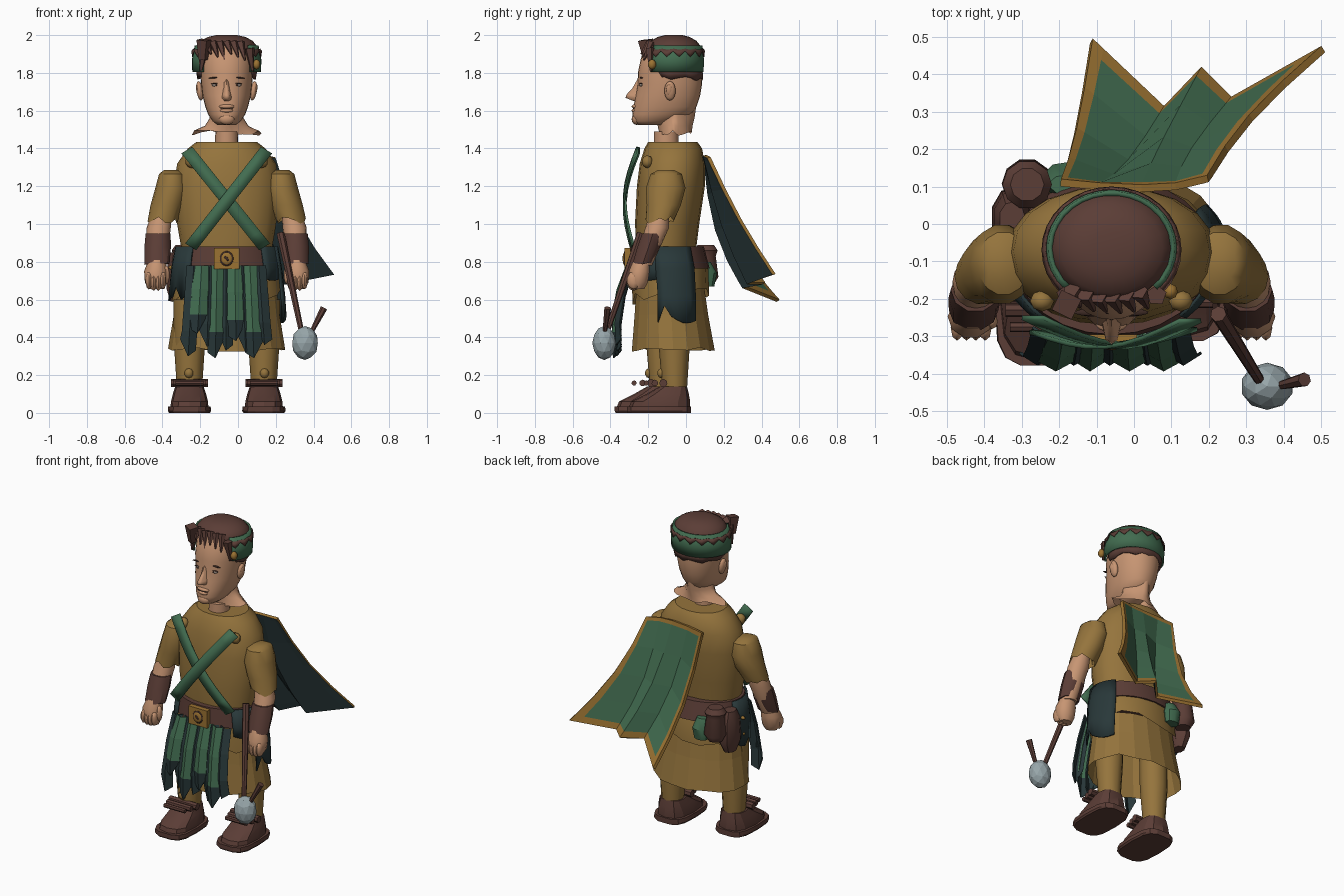
import bpy, bmesh, math, random
from mathutils import Vector, Matrix

random.seed(4)
CX = -0.06          # body centre line

old = bpy.data.objects.get("Cube")
if old:
    bpy.data.objects.remove(old, do_unlink=True)


def material(name, r, g, b):
    m = bpy.data.materials.new(name)
    m.use_nodes = True
    m.diffuse_color = (r, g, b, 1)
    m.node_tree.nodes["Principled BSDF"].inputs["Base Color"].default_value = (r, g, b, 1)
    return m


SKIN = material("skin", .57, .30, .17)
TUNIC = material("mustard_cloth", .30, .175, .046)
TRIM = material("gold_trim", .33, .17, .032)
BROWN = material("brown_leather", .105, .047, .037)
GREEN = material("green_cloth", .054, .15, .08)
DARK = material("dark_cloth", .022, .04, .042)
STONE = material("grey_stone", .31, .38, .40)
LINE = material("dark_line", .045, .022, .017)
EYE = material("eye_grey", .30, .25, .21)


def finish(name, bm, mats, angle=38):
    bmesh.ops.recalc_face_normals(bm, faces=bm.faces)
    me = bpy.data.meshes.new(name)
    bm.to_mesh(me)
    bm.free()
    ob = bpy.data.objects.new(name, me)
    bpy.context.scene.collection.objects.link(ob)
    for m in mats if isinstance(mats, list) else [mats]:
        me.materials.append(m)
    if angle:
        me.shade_smooth()
        me.set_sharp_from_angle(angle=math.radians(angle))
    return ob


def grid(name, rows, mats, closed=False, caps=(), thick=0, angle=38, paint=None):
    """Skin rows of points; closed rows make a tube, caps lists the rows to fill."""
    bm = bmesh.new()
    vs = [[bm.verts.new(p) for p in r] for r in rows]
    n = len(rows[0])
    for i in range(len(rows) - 1):
        for j in range(n if closed else n - 1):
            k = (j + 1) % n
            f = bm.faces.new((vs[i][j], vs[i][k], vs[i + 1][k], vs[i + 1][j]))
            if paint:
                f.material_index = paint(i, j)
    for c in caps:
        bm.faces.new(vs[c])
    ob = finish(name, bm, mats, angle)
    if thick:
        s = ob.modifiers.new("thickness", "SOLIDIFY")
        s.thickness = thick
        s.offset = 0
    return ob


def loft(name, rings, mat, cx=CX, n=16, arc=None, e=1, jag=0, grow=0, caps=(0, -1), **kw):
    """Rings are (z, front y, back y, half width[, x shift]); jag tears the last ring."""
    a0, a1 = [math.radians(a) for a in arc or (0, 360)]
    rows = []
    for i, (z, yf, yb, hw, *dx) in enumerate(rings):
        row = []
        for j in range(n):
            a = a0 + (a1 - a0) * j / (n - 1 if arc else n)
            c, s = math.cos(a), math.sin(a)
            x = math.copysign(abs(c) ** e, c) * (hw + grow)
            y = math.copysign(abs(s) ** e, s) * ((yb - yf) / 2 + grow)
            dz = jag * random.uniform(-1, 1) if i == len(rings) - 1 else 0
            row.append((cx + (dx[0] if dx else 0) + x, (yf + yb) / 2 + y, z + dz))
        rows.append(row)
    return grid(name, rows, mat, closed=not arc, caps=() if arc else caps, **kw)


def blob(name, loc, size, mat, seg=10, rot=0, ico=False, angle=50):
    bm = bmesh.new()
    if ico:
        bmesh.ops.create_icosphere(bm, subdivisions=2, radius=1)
    else:
        bmesh.ops.create_uvsphere(bm, u_segments=seg, v_segments=seg // 2 + 1, radius=1)
    bm.transform(Matrix.Translation(loc) @ Matrix.Rotation(rot, 4, 'Y') @ Matrix.Diagonal((*size, 1)))
    return finish(name, bm, mat, angle)


def rod(name, p, q, r1, r2, mat, n=7):
    p, q = Vector(p), Vector(q)
    bm = bmesh.new()
    bmesh.ops.create_cone(bm, cap_ends=True, segments=n, radius1=r1, radius2=r2, depth=(q - p).length)
    bm.transform(Matrix.Translation((p + q) / 2) @ (q - p).to_track_quat('Z', 'Y').to_matrix().to_4x4())
    return finish(name, bm, mat)


# Torso, neck and skirt
loft("torso", [(.84, -.26, .05, .235), (1.0, -.27, .07, .262), (1.2, -.26, .1, .28), (1.32, -.245, .1, .262),
               (1.40, -.22, .085, .205), (1.435, -.2, .06, .16)], TUNIC, n=20, e=.95)
loft("neck", [(1.40, -.17, -.04, .062), (1.49, -.17, -.04, .06)], SKIN)
HIP = [(.88, -.26, .06, .235), (.76, -.28, .11, .262), (.62, -.275, .115, .282)]
loft("tunic_hem", HIP, TUNIC, jag=.05, grow=.008, caps=(0,))
loft("skirt", [(.66, -.265, .10, .265), (.52, -.275, .12, .28), (.335, -.29, .155, .31)],
     TUNIC, n=18, jag=.012, angle=0, caps=())

# Belt with buckle, and the dark drapes hanging over it at the sides
BELT = [(.88, -.285, .085, .247), (.765, -.295, .115, .268)]
loft("belt", BELT, BROWN, n=24, grow=.01)
loft("left_hip_wrap", BELT + [(.72, -.29, .115, .272)], DARK, arc=(-46, 12), n=7, jag=.02, grow=.016, thick=.008)
loft("left_side_drape", BELT + [(.62, -.28, .12, .285), (.52, -.28, .12, .292)], DARK, arc=(-18, 36), n=7,
     jag=.05, grow=.02, thick=.01)
loft("right_side_drape", BELT + [(.63, -.28, .12, .285)], DARK, arc=(160, 228), n=8, jag=.04, grow=.02, thick=.01)
bpy.ops.mesh.primitive_cube_add(size=1, location=(CX, -.31, .817))
buckle = bpy.context.object
buckle.name = "buckle_plate"
buckle.scale = (.135, .03, .112)
buckle.data.materials.append(TRIM)
blob("buckle_ring", (CX, -.325, .817), (.036, .006, .04), LINE, 16)
blob("buckle_boss", (CX, -.328, .817), (.029, .007, .032), TRIM, 16)
blob("buckle_slot", (CX, -.334, .817), (.018, .003, .008), LINE, 8, rot=.8)

# Crossed chest straps and shoulder buttons
for name, x0, x1 in (("strap_over", .15, -.25), ("strap_under", -.27, .14)):
    rows = []
    for i in range(9):
        t = i / 8
        x, z = x0 + (x1 - x0) * t, 1.39 - .51 * t
        y = -.25 - .03 * t - .055 * math.sin(math.pi * t) - (.008 if x0 > 0 else 0)
        s = math.copysign(.022, x0 - x1)
        rows.append([(x - .029, y, z + s * .8), (x + .029, y, z - s * .8)])
    grid(name, rows, GREEN, thick=.012)
for s in (-1, 1):
    blob("shoulder_button", (CX + s * .185, -.205, 1.33), (.034, .03, .034), TUNIC, 8)

# Torn front tabard: folded strips with pointed ends
strips = [(-.265, .036, .30, DARK), (-.215, .042, .42, GREEN), (-.165, .036, .35, DARK), (-.12, .036, .29, GREEN),
          (-.065, .034, .33, DARK), (-.01, .040, .38, GREEN), (.04, .036, .32, DARK), (.085, .042, .29, GREEN),
          (.14, .036, .36, DARK)]
for i, (x, w, zb, mat) in enumerate(strips):
    front = .015 if mat == GREEN else 0
    rows = []
    for t in (0, .35, .72, 1):
        z, y = .78 + (zb - .78) * t, -.275 - .075 * math.sin(t * 2) - front
        spread = 1 + .1 * t
        skew = .03 if i % 2 else -.03
        rows.append([(CX + (x - CX) * (.85 + .15 * t) + k * w * spread, y - .025 * (k == 0),
                      z + (.06 * abs(k) + skew * k if t == 1 else 0)) for k in (-1, 0, 1)])
    grid("tabard_strip", rows, [mat, DARK], thick=.008, angle=0, paint=lambda i, j: int(i == 2))

# Arms, hands, legs and shoes
for s, side in ((1, "left"), (-1, "right")):
    def limb(part, rings, mat, **kw):
        return loft(side + "_" + part, [(*r[:4], s * r[4]) for r in rings], mat, **kw)

    limb("sleeve", [(1.285, -.15, -.06, .04, .292), (1.265, -.19, -.02, .07, .288), (1.19, -.215, 0, .086, .292),
                    (1.10, -.21, -.025, .088, .315), (1.02, -.215, -.065, .077, .342)], TUNIC, n=14, jag=.018, caps=(0,))
    limb("forearm", [(1.07, -.19, -.09, .05, .34), (.98, -.215, -.09, .064, .36), (.78, -.28, -.18, .05, .37)], SKIN)
    limb("bracer", [(.95, -.235, -.115, .066, .363), (.88, -.26, -.135, .07, .365), (.79, -.285, -.175, .066, .368)],
         BROWN, n=10, jag=.006)
    limb("palm", [(.81, -.28, -.19, .045, .37), (.75, -.305, -.19, .062, .375), (.69, -.305, -.20, .058, .375),
                  (.655, -.29, -.22, .04, .37)], SKIN, n=10)
    for k in range(4):
        blob(side + "_finger", (CX + s * (.337 + k * .025), -.277, .69 + .008 * abs(k - 1.5)),
             (.018, .036, .048), SKIN, 8)
    blob(side + "_thumb", (CX + s * .32, -.26, .73), (.018, .022, .05), SKIN, 8)

    dy = -.065 if s < 0 else 0
    def step(part, rings, mat, **kw):
        return limb(part, [(z, f + dy, b + dy, w, .197) for z, f, b, w in rings], mat, **kw)

    step("leg", [(.6, -.15, .02, .085), (.36, -.145, .02, .082), (.12, -.125, .005, .066)], TUNIC, n=12)
    blob(side + "_knee_button", (CX + s * .2, -.132 + dy, .21), (.024, .02, .026), TUNIC, 8)
    step("sole", [(0, -.31, .03, .108), (.01, -.315, .03, .115), (.035, -.315, .03, .112)], BROWN, n=14, e=.6, angle=25)
    step("shoe", [(.035, -.30, .022, .10), (.06, -.29, .022, .098), (.10, -.21, .015, .088),
                  (.14, -.14, .005, .075)], BROWN, n=12, e=.75, angle=25)
    for k in range(3):
        y, w = -.12 - .045 * k + dy, .098 - .012 * k
        rod(side + "_shoe_lace", (CX + s * .197 - w, y, .158), (CX + s * .197 + w, y, .158),
            .022 - .004 * k, .022 - .004 * k, BROWN)

# Head, with a torn collar of skin
loft("head", [(1.525, -.255, -.10, .05), (1.545, -.28, -.06, .075), (1.58, -.284, .03, .098), (1.62, -.278, .055, .113),
              (1.68, -.268, .075, .128), (1.74, -.256, .085, .135), (1.80, -.255, .088, .14), (1.88, -.238, .08, .138),
              (1.95, -.2, .05, .11)], SKIN, n=28, e=.95, angle=60)
loft("neck_collar", [(1.63, -.17, .055, .09), (1.56, -.165, .045, .09), (1.52, -.15, .035, .115), (1.482, -.14, .03, .185)],
     SKIN, n=20, e=1.5, jag=.014, angle=60, caps=())
grid("nose", [[(CX - w, -.245, z), (CX - w * .5, y + .01, z), (CX, y, z), (CX + w * .5, y + .01, z), (CX + w, -.245, z)]
              for z, y, w in ((1.765, -.258, .016), (1.72, -.283, .02), (1.685, -.315, .027), (1.668, -.32, .031),
                              (1.652, -.28, .026))], SKIN, angle=80)
blob("upper_lip", (CX, -.268, 1.622), (.042, .02, .012), SKIN, 14, angle=80)
blob("lower_lip", (CX, -.268, 1.600), (.036, .02, .012), SKIN, 14, angle=80)
blob("mouth_line", (CX, -.27, 1.611), (.04, .012, .002), LINE, 12)
blob("chin", (CX, -.262, 1.555), (.042, .026, .03), SKIN, 14, angle=80)
for s in (-1, 1):
    blob("eye", (CX + s * .055, -.236, 1.735), (.024, .009, .008), EYE, 12)
    blob("pupil", (CX + s * .055, -.243, 1.735), (.006, .004, .006), LINE, 8)
    blob("eyelid", (CX + s * .055, -.238, 1.745), (.03, .009, .003), LINE, 10, rot=s * .12)
    blob("eyebrow", (CX + s * .06, -.236, 1.775), (.04, .009, .004), LINE, 10, rot=s * .1)
    blob("ear", (CX + s * .142, -.085, 1.705), (.018, .03, .052), SKIN, 12, rot=s * .15, angle=80)
    blob("ear_hollow", (CX + s * .155, -.09, 1.71), (.007, .016, .03), SKIN, 10, rot=s * .15, angle=80)

# Cap: crown, green band with zigzag edge, hair below and fringe
loft("crown", [(1.925, -.205, .085, .163), (1.945, -.205, .075, .158), (1.97, -.185, .055, .137), (1.99, -.15, .02, .1),
               (2.0, -.11, -.02, .055)], BROWN, n=20, angle=50)
BAND = [(1.945, -.21, .082, .163), (1.87, -.23, .09, .178), (1.805, -.23, .088, .176)]
loft("cap_band", BAND, GREEN, n=24, arc=(-45, 225), thick=.012)
ZIG = 25
zigzag = loft("zigzag_edge", [(1.928, -.214, .084, .167), (1.885, -.227, .089, .176)], BROWN, n=ZIG, arc=(-45, 225),
              grow=.009, thick=.004)
for i, v in enumerate(zigzag.data.vertices):
    v.co.z += (.03 if i >= ZIG else -.006) * (i % 2)
loft("back_hair", [(1.82, -.21, .084, .158), (1.77, -.195, .084, .150)], BROWN, n=18, arc=(-40, 220), jag=.012, thick=.012)
for k in range(6):
    x = CX - .095 + k * .036
    y = -.237 + 1.8 * (x - CX) ** 2
    rod("fringe_lock", (x - .012, y + .045, 1.96), (x + .012, y, 1.90 - .016 * (k % 3)), .024, .005, BROWN, 5)
for s in (-1, 1):
    rod("temple_lock", (CX + s * .12, -.19, 1.93), (CX + s * .137, -.185, 1.81), .028, .008, BROWN, 5)
blob("cap_button", (CX + .158, -.18, 1.845), (.02, .022, .027), TRIM, 8)
rod("swept_lock", (CX - .125, -.2, 1.87), (CX - .12, -.215, 1.975), .026, .042, BROWN, 4)

# Cape: green outside, dark lining, gold border
top = [Vector(p) for p in ((-.195, .12, 1.35), (-.09, .11, 1.36), (.02, .105, 1.365), (.11, .11, 1.365), (.195, .13, 1.355))]
low = [Vector(p) for p in ((-.11, .495, .6), (.08, .315, .67), (.18, .42, .69), (.26, .34, .69), (.5, .475, .735))]
rows = []
for v in (0, .03, .25, .5, .75, .94, 1):
    row = [a.lerp(b, v) - Vector((.04 * i / 4, .05 - .01 * i, .05 - .008 * i)) * math.sin(math.pi * v)
           for i, (a, b) in enumerate(zip(top, low))]
    row.insert(1, row[0].lerp(row[1], .15))
    row.insert(-1, row[-1].lerp(row[-2], .2))
    rows.append(row)
cape = grid("cape", rows, [GREEN, TRIM, DARK], angle=0, paint=lambda i, j: int(j in (0, 5) or i in (0, 5)))
if sum(p.normal.y * p.area for p in cape.data.polygons) < 0:
    cape.data.flip_normals()
solid = cape.modifiers.new("lining", "SOLIDIFY")
solid.thickness = .02
solid.material_offset = 2

# Belt pouches on the right hip
loft("bedroll_pouch", [(.89, .06, .15, .045), (.86, .04, .17, .066), (.83, .05, .16, .055), (.72, .04, .175, .068),
                       (.68, .06, .15, .045)], BROWN, cx=-.285, n=10)
loft("large_pouch", [(.85, -.03, .06, .035), (.79, -.06, .09, .05), (.66, -.07, .10, .058), (.59, -.03, .06, .035)],
     BROWN, cx=-.325, n=9)
loft("green_pouch", [(.80, .08, .13, .035), (.74, .07, .165, .055), (.67, .08, .15, .045)], GREEN, cx=-.19, n=9)
for z in (.67, .77):
    blob("pouch_clasp", (-.345, -.075, z), (.025, .012, .012), TRIM, 8)

# Stone-headed club
rod("club_handle", (.225, -.24, .95), (.34, -.425, .41), .022, .014, BROWN)
blob("club_head", (.355, -.433, .37), (.071, .063, .09), STONE, ico=True, angle=0)
rod("club_spike", (.385, -.432, .42), (.455, -.415, .555), .011, .019, BROWN)
